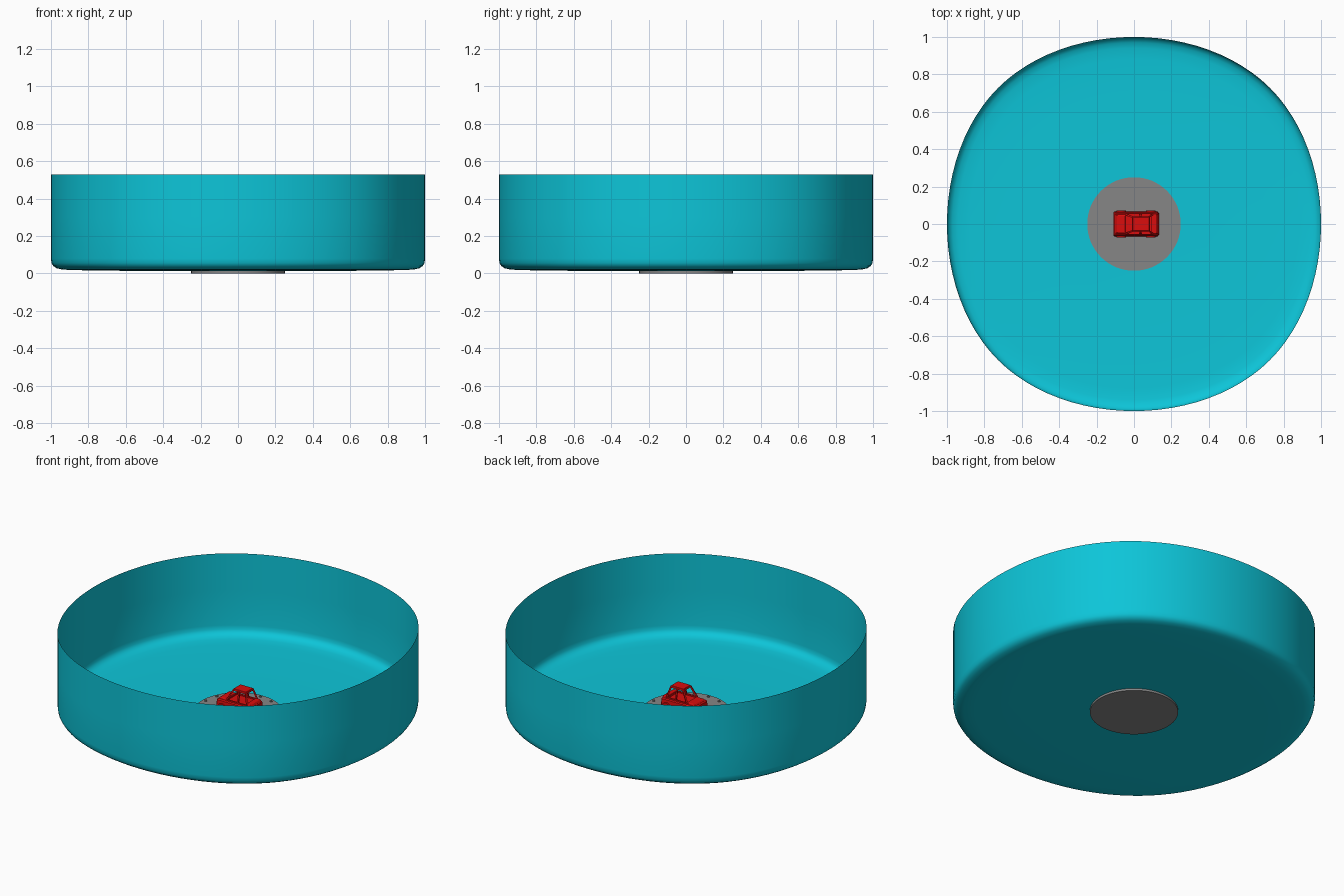
import bpy, bmesh, math
from mathutils import Vector, Matrix

if "Cube" in bpy.data.objects:
    bpy.data.objects.remove(bpy.data.objects["Cube"], do_unlink=True)


def material(name, colour):
    m = bpy.data.materials.new(name)
    m.use_nodes = True
    m.diffuse_color = (*colour, 1)
    m.node_tree.nodes["Principled BSDF"].inputs["Base Color"].default_value = (*colour, 1)
    return m


cyan = material("pool cyan", (0.004, 0.56, 0.69))
grey = material("plate grey", (0.24, 0.24, 0.24))
red = material("car red", (0.7, 0.004, 0.004))


def finish(bm, name, mat, smooth=None):
    bmesh.ops.recalc_face_normals(bm, faces=bm.faces)
    mesh = bpy.data.meshes.new(name)
    bm.to_mesh(mesh)
    bm.free()
    mesh.materials.append(mat)
    ob = bpy.data.objects.new(name, mesh)
    bpy.context.collection.objects.link(ob)
    if smooth:
        bpy.ops.object.select_all(action='DESELECT')
        ob.select_set(True)
        bpy.context.view_layer.objects.active = ob
        bpy.ops.object.shade_smooth_by_angle(angle=math.radians(smooth))
    return ob


def outline(steps=24):
    """Soft square: closed cubic spline around four corners, half width 1."""
    corners = [Vector((1, -1)), Vector((1, 1)), Vector((-1, 1)), Vector((-1, -1))]
    pts = []
    for i in range(4):
        a, b, c, d = (corners[(i + k - 1) % 4] for k in range(4))
        for s in range(steps):
            t = s / steps
            p = (a * (1 - t) ** 3 + b * (3 * t**3 - 6 * t**2 + 4)
                 + c * (-3 * t**3 + 3 * t**2 + 3 * t + 1) + d * t**3) / 6
            pts.append(p * 12 / 11)
    return pts


def cylinder(name, mat, radius, z0, z1, sides):
    bm = bmesh.new()
    bmesh.ops.create_cone(bm, cap_ends=True, segments=sides, radius1=radius, radius2=radius,
                          depth=z1 - z0, matrix=Matrix.Translation((0, 0, (z0 + z1) / 2)))
    return finish(bm, name, mat, 30)


def box(name, lo, hi, taper=(0, 0, 0), bevel=0.004):
    """Box from lo to hi; taper pulls the top in at -x, at +x and at both sides."""
    lo, hi = Vector(lo), Vector(hi)
    bm = bmesh.new()
    bmesh.ops.create_cube(bm, size=1)
    for v in bm.verts:
        top = v.co.z > 0
        left, near = v.co.x < 0, v.co.y < 0
        v.co = (lo + hi) / 2 + v.co * (hi - lo)
        if top:
            v.co.x += taper[0] if left else -taper[1]
            v.co.y += taper[2] if near else -taper[2]
    if bevel:
        bmesh.ops.bevel(bm, geom=bm.edges[:], offset=bevel, segments=1, affect='EDGES')
    return finish(bm, name, red)


def strut(name, a, b, width=0.009):
    a, b = Vector(a), Vector(b)
    bm = bmesh.new()
    rot = (b - a).to_track_quat('Z', 'Y').to_matrix().to_4x4()
    bmesh.ops.create_cone(bm, cap_ends=True, segments=4, radius1=width * 0.7,
                          radius2=width * 0.7, depth=(b - a).length,
                          matrix=Matrix.Translation((a + b) / 2) @ rot
                          @ Matrix.Rotation(math.pi / 4, 4, 'Z'))
    return finish(bm, name, red)


# Open thin-walled pool with a rounded lower edge
profile = [(1, 0.53), (1, 0.3), (1, 0.08), (0.997, 0.056), (0.988, 0.04), (0.97, 0.028),
           (0.94, 0.021), (0.88, 0.018), (0.7, 0.015), (0.4, 0.013)]
bm = bmesh.new()
shape = outline()
rings = [[bm.verts.new((p.x * s, p.y * s, z)) for p in shape] for s, z in profile]
for upper, lower in zip(rings, rings[1:]):
    for i in range(len(shape)):
        j = (i + 1) % len(shape)
        bm.faces.new((upper[i], lower[i], lower[j], upper[j]))
bm.faces.new(rings[-1])
finish(bm, "pool_shell", cyan, 60)

# Round base plate with a raised centre and a ring of bolts
cylinder("base_plate", grey, 0.25, 0, 0.02, 64)
cylinder("plate_centre", grey, 0.235, 0.02, 0.023, 64)
for i in range(16):
    a = i * math.tau / 16
    bolt = cylinder("plate_bolt", grey, 0.008, 0.02, 0.029, 8)
    bolt.location = (0.223 * math.cos(a), 0.223 * math.sin(a), 0)

# Small car, nose towards -x
box("car_body", (-0.11, -0.066, 0.035), (0.133, 0.066, 0.095), (0.004, 0.004, 0.004), 0.006)
box("car_hood", (-0.1, -0.052, 0.093), (-0.045, 0.052, 0.104), (0.01, 0, 0.006), 0.002)
box("car_tail", (0.09, -0.055, 0.093), (0.128, 0.055, 0.108), (0, 0.008, 0.006), 0.002)
box("car_roof", (-0.012, -0.04, 0.16), (0.085, 0.04, 0.172), (0.004, 0.004, 0.004), 0.002)

# Cab pillars and window rails
for y in (-1, 1):
    strut("front_pillar", (-0.045, 0.052 * y, 0.094), (-0.006, 0.036 * y, 0.164))
    strut("middle_pillar", (0.035, 0.052 * y, 0.094), (0.035, 0.036 * y, 0.164))
    strut("rear_pillar", (0.1, 0.052 * y, 0.094), (0.079, 0.036 * y, 0.164))
    strut("side_rail", (-0.045, 0.052 * y, 0.098), (0.1, 0.052 * y, 0.098))
strut("windscreen_rail", (-0.045, -0.052, 0.098), (-0.045, 0.052, 0.098))

# Wheels
for x in (-0.068, 0.09):
    for y in (-1, 1):
        wheel = cylinder("car_wheel", red, 0.026, -0.009, 0.009, 20)
        wheel.rotation_euler = (math.pi / 2, 0, 0)
        wheel.location = (x, 0.063 * y, 0.048)
